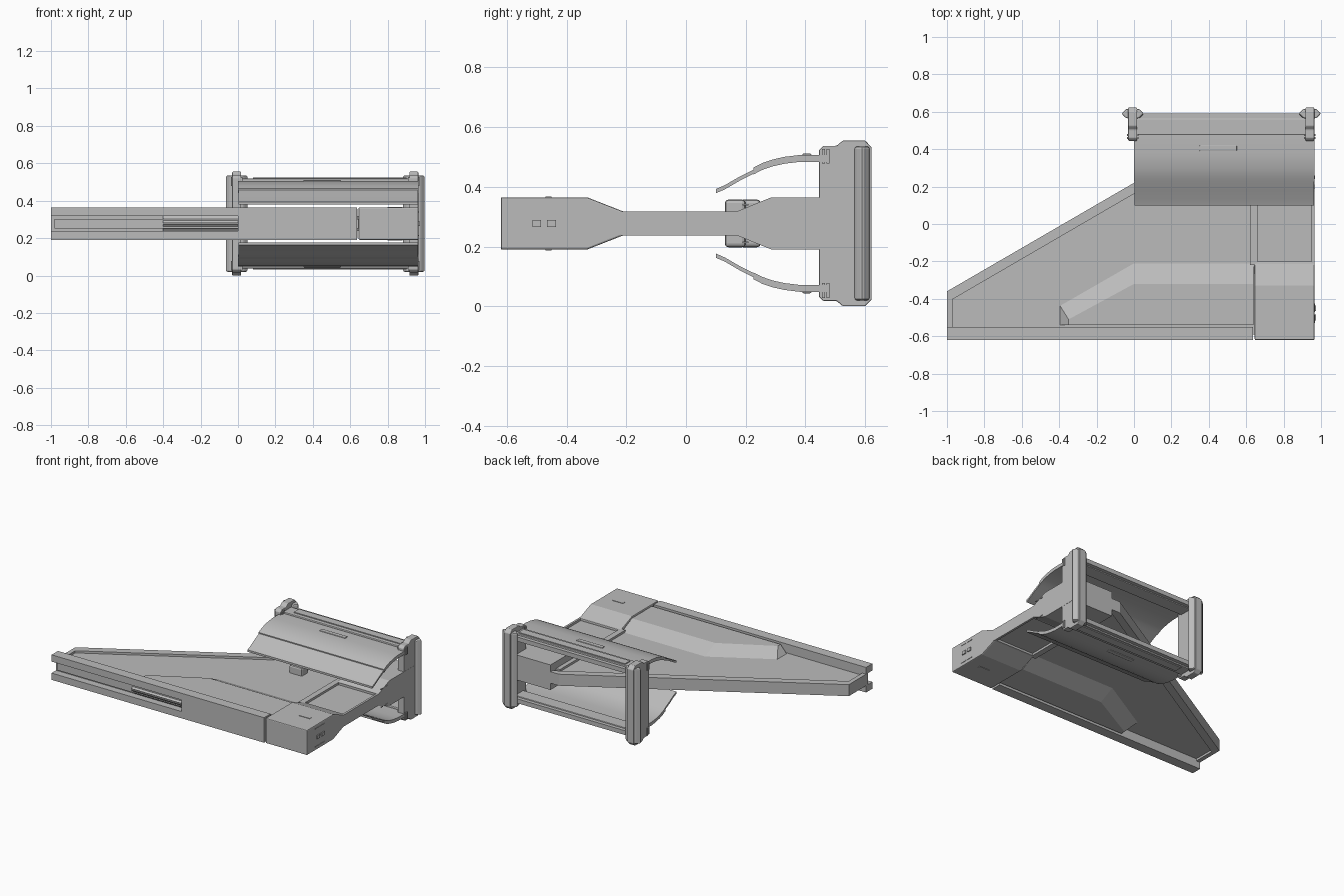
import bpy, bmesh
from mathutils import Vector

cube = bpy.data.objects.get("Cube")
if cube:
    bpy.data.objects.remove(cube)

MID = 0.2775      # height of the horizontal plane of symmetry
grey = bpy.data.materials.new("light_grey")
grey.use_nodes = True
grey.diffuse_color = (0.5, 0.5, 0.5, 1)
grey.node_tree.nodes["Principled BSDF"].inputs["Base Color"].default_value = (0.5, 0.5, 0.5, 1)


def loft(name, bottom, top, mirror=False, bevel=0, smooth=False):
    """Solid between two matching loops, heights measured from MID."""
    bm = bmesh.new()
    a = [bm.verts.new(p) for p in bottom]
    b = [bm.verts.new(p) for p in top]
    bm.faces.new(a)
    bm.faces.new(b)
    for i in range(len(a)):
        j = (i + 1) % len(a)
        bm.faces.new((a[i], a[j], b[j], b[i]))
    bmesh.ops.recalc_face_normals(bm, faces=bm.faces)
    mesh = bpy.data.meshes.new(name)
    bm.to_mesh(mesh)
    bm.free()
    mesh.materials.append(grey)
    ob = bpy.data.objects.new(name, mesh)
    ob.location.z = MID
    bpy.context.collection.objects.link(ob)
    if bevel:
        mod = ob.modifiers.new("bevel", "BEVEL")
        mod.width = bevel
        mod.segments = 2
        mod.limit_method = "ANGLE"
    if mirror:
        mod = ob.modifiers.new("mirror", "MIRROR")
        mod.use_axis = (False, False, True)
        mod.use_mirror_merge = False
    if smooth:
        bpy.ops.object.select_all(action="DESELECT")
        ob.select_set(True)
        bpy.context.view_layer.objects.active = ob
        bpy.ops.object.shade_smooth_by_angle(angle=0.5)
    return ob


def plan(name, pts, z0, z1, **kw):
    return loft(name, [(x, y, z0) for x, y in pts], [(x, y, z1) for x, y in pts], **kw)


def side(name, pts, x0, x1, **kw):
    return loft(name, [(x0, y, z) for y, z in pts], [(x1, y, z) for y, z in pts], **kw)


def box(name, x0, x1, y0, y1, z0, z1, **kw):
    return plan(name, [(x0, y0), (x1, y0), (x1, y1), (x0, y1)], z0, z1, **kw)


def sym(pts):
    return pts + [(y, -z) for y, z in reversed(pts)]


# Wing floor and its raised borders
plan("wing_floor", [(-.98, -.59), (.96, -.59), (.96, .5), (.5, .5), (-.98, -.38)], -.025, .025)
plan("slanted_rim", [(-1, -.36), (.586, .56), (.66, .56), (.66, .545), (-1, -.42)], -.04, .04)
box("tip_rim", -1, -.97, -.57, -.39, -.04, .04)
box("inner_rail", .62, .66, -.22, .5, -.04, .04)
box("outer_rail", .95, .965, -.22, .2, -.04, .04)

# Front beam, slotted over its outer half
box("front_beam", 0, .635, -.62, -.55, -.087, .087)
box("slot_rail", -1, 0, -.62, -.55, .04, .087, mirror=True)
box("slot_wall", -.97, 0, -.57, -.55, -.041, .041)
side("slot_slat", [(-.6, .004), (-.57, .004), (-.57, .041)], -.4, 0, mirror=True)

# Raised wing panel with sloping edges, above and below
base = [(-.4, -.54), (-.4, -.43), (0, -.2), (.64, -.2), (.64, -.54)]
crown = [(-.35, -.54), (-.35, -.51), (0, -.32), (.64, -.32), (.64, -.54)]
loft("wing_panel", [(x, y, .02) for x, y in base], [(x, y, .078) for x, y in crown], mirror=True)

# Corner block and rear mounting block
side("corner_block", sym([(-.62, .087), (-.33, .087), (-.21, .04), (-.2, .04)]), .645, .965, bevel=.006)
side("rear_block", sym([(.16, .04), (.17, .04), (.285, .087), (.56, .087)]), .65, .965)
for i, y in enumerate((-.53, -.47, .19, .24)):
    reach = .045 if i < 2 else .02
    box("vent_line", .962, .968, y, y + reach, .06, .065, mirror=True)
box("top_latch", .8, .88, -.47, -.45, .085, .09, mirror=True)
for y in (-.5, -.45):
    box("side_knob", .96, .972, y - .015, y + .015, -.012, .012)

# Small clamp on the wing floor
box("clamp_body", .30, .40, .13, .20, -.08, .08, bevel=.012)
box("clamp_foot", .32, .38, .18, .25, -.08, .08, bevel=.012)


# Curved flaps, above and below
def sheet(name, top, thick, x0, x1):
    lower = [(y, z - thick) for y, z in reversed(top)]
    return side(name, top + lower, x0, x1, mirror=True, smooth=True)


sheet("flap_tip", [(.1, .115), (.13, .128), (.18, .157), (.232, .183)], .014, .003, .962)
sheet("flap_main", [(.226, .187), (.255, .202), (.29, .214), (.33, .223),
                    (.38, .229), (.48, .229)], .023, 0, .965)
box("flap_handle", .35, .55, .39, .42, .22, .234, mirror=True, bevel=.004)
box("flap_hinge", .0, .95, .475, .565, .192, .24, mirror=True, bevel=.006)
box("hinge_shelf", .0, .95, .55, .59, .2, .23, mirror=True)
box("hinge_plate", .08, .9, .5, .555, .235, .246, mirror=True)

# End posts
outline = [(.445, .245), (.46, .26), (.505, .26), (.525, .2775), (.6, .2775), (.622, .255)]
hexagon = [(-.06, .59), (-.035, .565), (.035, .565), (.06, .59), (.035, .615), (-.035, .615)]
for cx in (-.007, .94):
    side("post_web", sym(outline), cx - .024, cx + .024, bevel=.004)
    plan("post_column", [(cx + x, y) for x, y in hexagon], -.258, .258, bevel=.008)
    for y in (.46, .475):
        box("post_bolt", cx - .03, cx + .03, y - .005, y + .005, .2, .25, mirror=True)
